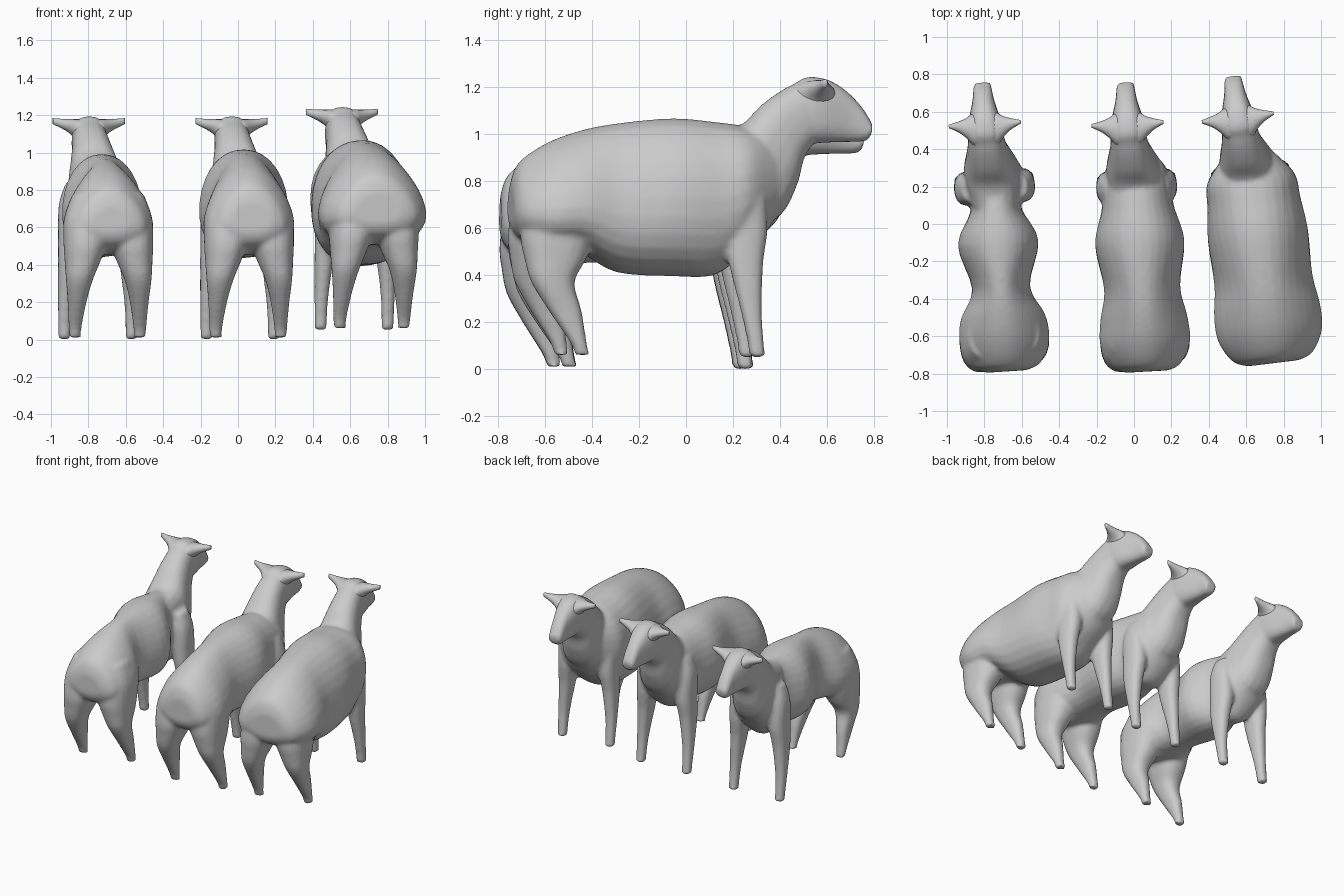
import bpy, bmesh, math
from mathutils import Vector

cube = bpy.data.objects.get("Cube")
if cube:
    bpy.data.objects.remove(cube)

wool = bpy.data.materials.new("plain_grey")
wool.use_nodes = True
wool.diffuse_color = (0.6, 0.6, 0.6, 1)
wool.node_tree.nodes["Principled BSDF"].inputs["Base Color"].default_value = (0.6, 0.6, 0.6, 1)


def refine(rows, steps=4):
    """Adds smoothly interpolated rows between the given ones."""
    out = []
    for i in range(len(rows) - 1):
        near = [rows[max(i - 1, 0)], rows[i], rows[i + 1], rows[min(i + 2, len(rows) - 1)]]
        for k in range(steps):
            t = k / steps
            out.append([b + 0.5 * t * (c - a + t * (2 * a - 5 * b + 4 * c - d + t * (3 * (b - c) + d - a)))
                        for a, b, c, d in zip(*near)])
    return out + [rows[-1]]


def loft(bm, rings, sides=20, square=0.85):
    """Closed tube through rings given as (centre, half axis u, half axis v, taper)."""
    loops = []
    for c, u, v, taper in rings:
        loop = []
        for i in range(sides):
            a = 2 * math.pi * i / sides
            s, t = math.cos(a), math.sin(a)
            s = math.copysign(abs(s) ** square, s)
            t = math.copysign(abs(t) ** square, t)
            loop.append(bm.verts.new(Vector(c) + Vector(u) * s * (1 - taper * t) + Vector(v) * t))
        loops.append(loop)
    for p, q in zip(loops, loops[1:]):
        for i in range(sides):
            j = (i + 1) % sides
            bm.faces.new((p[i], p[j], q[j], q[i]))
    bm.faces.new(loops[0])
    bm.faces.new(loops[-1])


def spine(rows):
    """Rings from (centre x, top y, top z, bottom y, bottom z, half width, taper)."""
    return [((x, (ty + by) / 2, (tz + bz) / 2), (w, 0, 0), (0, (ty - by) / 2, (tz - bz) / 2), taper)
            for x, ty, tz, by, bz, w, taper in refine(rows)]


def column(rows, side, stance=0):
    """Horizontal rings from (z, x, half x, y, half y); stance sets one foot ahead."""
    return [((side * x, y + side * stance * (1 - z), z), (hx, 0, 0), (0, hy, 0), 0)
            for z, x, hx, y, hy in refine(rows)]


def finish(name, bm, place, remesh):
    bmesh.ops.recalc_face_normals(bm, faces=bm.faces)
    mesh = bpy.data.meshes.new(name)
    bm.to_mesh(mesh)
    bm.free()
    mesh.materials.append(wool)
    mesh.shade_smooth()
    ob = bpy.data.objects.new(name, mesh)
    bpy.context.collection.objects.link(ob)
    ob.location, ob.rotation_euler.z = place
    if remesh:
        mod = ob.modifiers.new("merge", 'REMESH')
        mod.mode, mod.voxel_size, mod.use_smooth_shade = 'VOXEL', 0.013, True
        mod = ob.modifiers.new("soften", 'SMOOTH')
        mod.factor, mod.iterations = 0.5, 5


HIND_LEG = [(0.012, 0.175, 0.033, -0.53, 0.032), (0.06, 0.175, 0.034, -0.542, 0.034),
            (0.2, 0.168, 0.05, -0.597, 0.07), (0.32, 0.158, 0.072, -0.645, 0.092),
            (0.42, 0.14, 0.096, -0.63, 0.132), (0.52, 0.125, 0.116, -0.618, 0.158),
            (0.65, 0.118, 0.118, -0.6, 0.16), (0.78, 0.09, 0.1, -0.59, 0.12)]
FRONT_LEG = [(0.002, 0.18, 0.032, 0.243, 0.034), (0.06, 0.18, 0.033, 0.237, 0.034),
             (0.2, 0.178, 0.038, 0.217, 0.045), (0.4, 0.165, 0.052, 0.197, 0.073),
             (0.55, 0.152, 0.064, 0.2, 0.09), (0.72, 0.145, 0.068, 0.195, 0.085),
             (0.84, 0.12, 0.055, 0.19, 0.065)]
# Neck and head drift slightly to one side of the body's centre line
NECK = [(0, 0.05, 0.95, 0.22, 0.52, 0.13, 0), (-0.008, 0.19, 0.985, 0.365, 0.605, 0.15, 0),
        (-0.018, 0.28, 1.07, 0.435, 0.73, 0.125, 0), (-0.025, 0.37, 1.135, 0.465, 0.84, 0.105, 0),
        (-0.03, 0.46, 1.18, 0.5, 0.9, 0.095, 0)]
HEAD = [(-0.03, 0.40, 1.14, 0.44, 0.93, 0.085, 0), (-0.03, 0.47, 1.19, 0.49, 0.91, 0.095, 0),
        (-0.03, 0.54, 1.19, 0.54, 0.912, 0.09, 0), (-0.03, 0.6, 1.168, 0.61, 0.915, 0.074, 0),
        (-0.03, 0.66, 1.125, 0.67, 0.916, 0.058, 0), (-0.03, 0.72, 1.06, 0.72, 0.918, 0.05, 0),
        (-0.03, 0.762, 0.99, 0.75, 0.93, 0.045, 0)]
# Half of the ear bar: x, y, half depth, z, half thickness
EAR = [(0, 0.5, 0.09, 1.12, 0.06), (0.06, 0.508, 0.088, 1.12, 0.06),
       (0.1, 0.52, 0.054, 1.14, 0.04), (0.14, 0.53, 0.03, 1.153, 0.027),
       (0.193, 0.537, 0.009, 1.168, 0.016)]

# Body stations: y, top height, and bottom height (None follows the belly)
STATIONS = [(-0.79, 0.74, 0.57), (-0.755, 0.83, 0.51), (-0.64, 0.91, 0.46), (-0.5, 0.963, 0.45),
            (-0.34, 0.995, None), (-0.1, 1.017, None), (0.08, 1.002, None),
            (0.2, 0.985, 0.44), (0.3, 0.95, 0.53), (0.36, 0.87, 0.64)]


def build_sheep(name, place, widths, belly, back):
    # Body, neck, head and legs merged into one soft skin
    bm = bmesh.new()
    rows = []
    for (y, top, low), w in zip(STATIONS, widths):
        if low is None:
            low = belly + 0.12 * abs(y + 0.05) ** 1.5
        # The rump is pear shaped, the shoulders are upright
        pear = 0.32 * min(1, max(0, (0.1 - y) / 0.6))
        rows.append((0, y, top + back, y, low, w, pear))
    loft(bm, spine(rows), 28, 0.92)
    loft(bm, spine(NECK), square=0.78)
    loft(bm, spine(HEAD), square=0.75)
    for side in (-1, 1):
        loft(bm, column(HIND_LEG, side, 0.023))
        loft(bm, column(FRONT_LEG, side))
    finish(name + "_body", bm, place, True)

    # Ears, one bar running through the back of the head
    bm = bmesh.new()
    half = refine(EAR)
    bar = [(-x, *rest) for x, *rest in reversed(half[1:])] + half
    loft(bm, [((x - 0.03, y, z), (0, hy, 0), (0, 0, hz), 0) for x, y, hy, z, hz in bar], 16, 1.0)
    finish(name + "_ears", bm, place, False)


build_sheep("slim_sheep", ((-0.733, 0, 0), 0.065),
            (0.1, 0.175, 0.225, 0.215, 0.15, 0.215, 0.135, 0.15, 0.15, 0.1), 0.44, -0.025)
build_sheep("middle_sheep", ((0.025, 0, 0), 0.055),
            (0.11, 0.175, 0.228, 0.22, 0.197, 0.238, 0.195, 0.18, 0.16, 0.11), 0.435, 0)
build_sheep("stout_sheep", ((0.65, 0.04, 0.05), 0.122),
            (0.13, 0.205, 0.265, 0.27, 0.255, 0.268, 0.25, 0.238, 0.165, 0.11), 0.345, 0)
